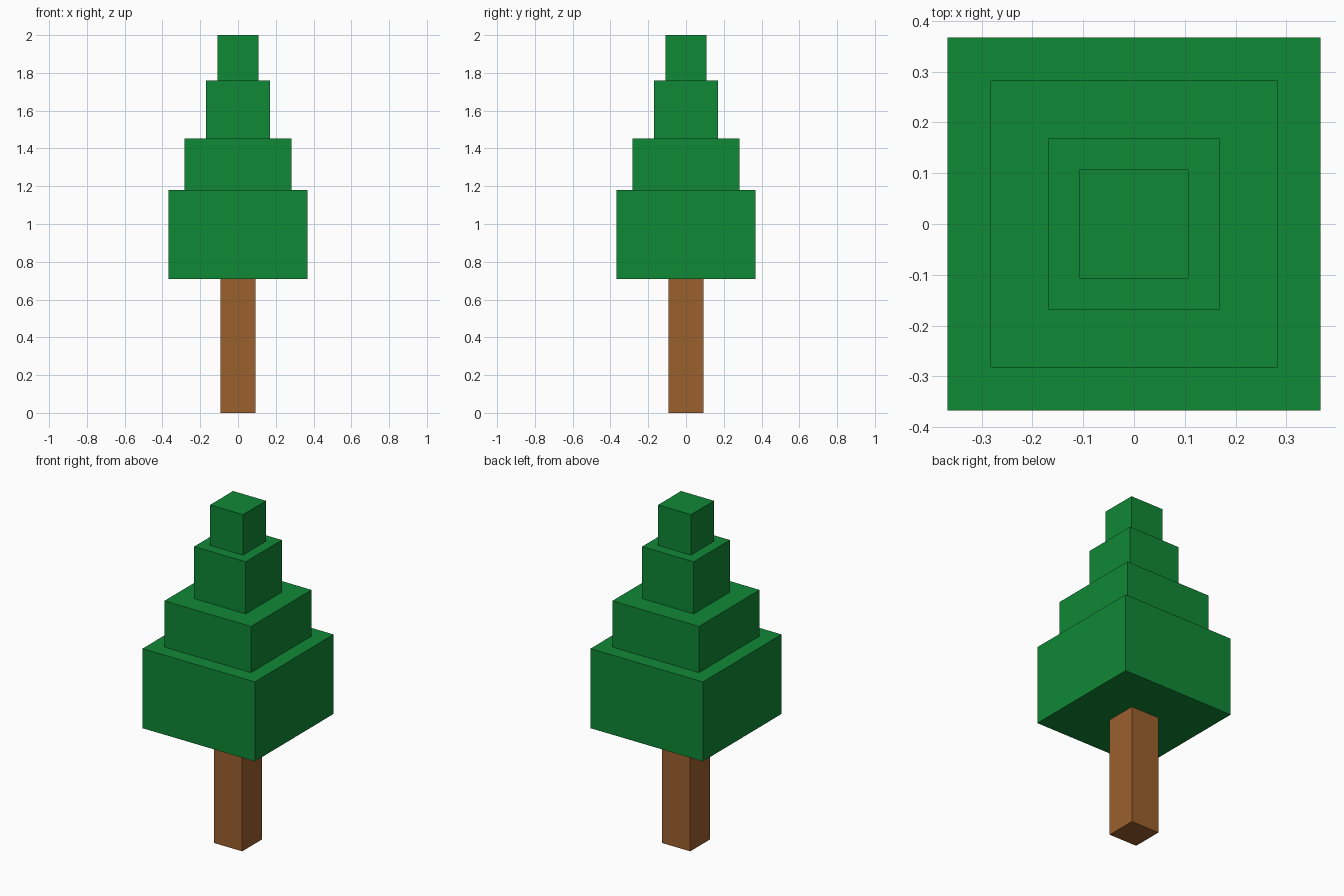
import bpy

if "Cube" in bpy.data.objects:
    bpy.data.objects.remove(bpy.data.objects["Cube"])


def material(name, color):
    mat = bpy.data.materials.new(name)
    mat.diffuse_color = (*color, 1.0)
    mat.use_nodes = True
    mat.node_tree.nodes["Principled BSDF"].inputs["Base Color"].default_value = mat.diffuse_color
    return mat


def block(name, half, z0, z1, mat):
    """Square box centred on the z axis, from z0 up to z1."""
    bpy.ops.mesh.primitive_cube_add(size=1, location=(0, 0, (z0 + z1) / 2))
    obj = bpy.context.object
    obj.name = name
    obj.scale = (2 * half, 2 * half, z1 - z0)
    bpy.ops.object.transform_apply(location=False, rotation=False, scale=True)
    obj.data.materials.append(mat)
    return obj


bark = material("bark_brown", (0.33, 0.115, 0.027))
leaf = material("leaf_green", (0.005, 0.246, 0.037))

# Trunk
block("trunk", 0.0925, 0.0, 0.71, bark)

# Stacked foliage tiers: half width and top height
z = 0.71
tiers = [(0.3675, 1.18), (0.283, 1.453), (0.1685, 1.761), (0.1075, 2.0)]
for i, (half, top) in enumerate(tiers, 1):
    block(f"foliage_tier_{i}", half, z, top, leaf)
    z = top
